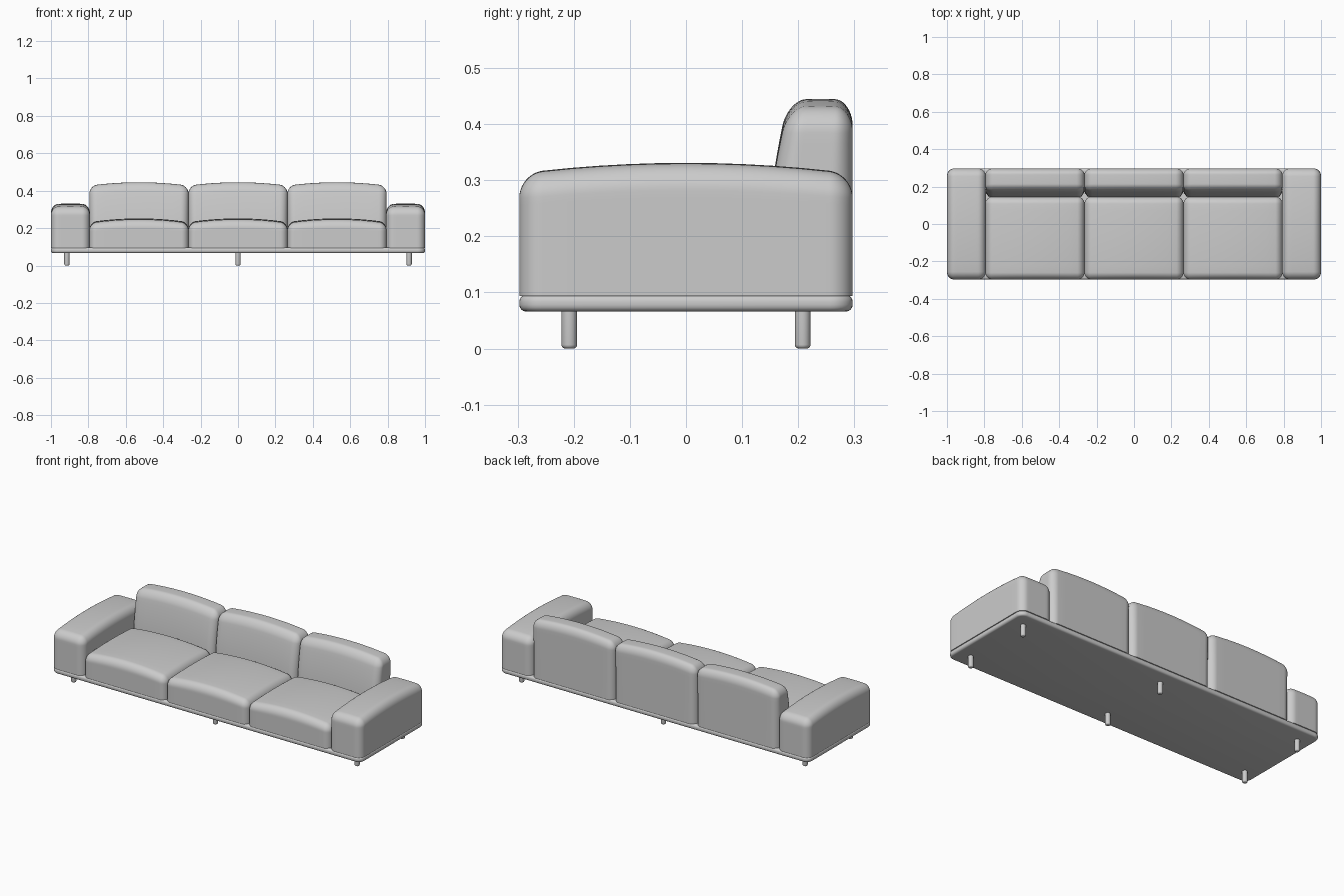
import bpy, bmesh
from math import tan, pi, radians
from mathutils import Vector

if "Cube" in bpy.data.objects:
    bpy.data.objects.remove(bpy.data.objects["Cube"])


def finish(name, bm):
    me = bpy.data.meshes.new(name)
    bmesh.ops.recalc_face_normals(bm, faces=bm.faces)
    bm.to_mesh(me)
    bm.free()
    me.shade_smooth()
    me.set_sharp_from_angle(angle=radians(40))
    ob = bpy.data.objects.new(name, me)
    bpy.context.collection.objects.link(ob)
    return ob


def axis_steps(h, r, k, m, round_low=True):
    """Grid coordinates from -h to h, tightened inside the rounded ends."""
    ends = [h - r + r * tan(pi / 4 * i / k) for i in range(k + 1)]
    if round_low:
        low = [-e for e in reversed(ends)]
        mid = [-(h - r) + 2 * (h - r) * i / m for i in range(1, m)]
        return low + mid + ends
    n = m + k
    return [-h + (2 * h - r) * i / n for i in range(n)] + ends


def cushion(name, lo, hi, r, crown_x=0.0, crown_y=0.0, lean=0.0, k=5, m=10):
    """Box with flat bottom, rounded sides and top, a crowned top and leaning front."""
    lo, hi = Vector(lo), Vector(hi)
    mid, h = (lo + hi) / 2, (hi - lo) / 2
    n = 2 * k + m
    steps = [axis_steps(h[a], r, k, m, a < 2) for a in range(3)]
    bm = bmesh.new()
    bmesh.ops.create_cube(bm, size=2)
    bmesh.ops.subdivide_edges(bm, edges=bm.edges[:], cuts=n - 1, use_grid_fill=True)
    for v in bm.verts:
        p = Vector([steps[a][round((v.co[a] + 1) / 2 * n)] for a in range(3)])
        inner = Vector([max(-(h[a] - r) if a < 2 else -h[a], min(h[a] - r, p[a])) for a in range(3)])
        d = p - inner
        if d.length > 1e-7:
            d *= max(abs(c) for c in d) / d.length
        p = inner + d
        t = (p.z + h.z) / (2 * h.z)
        p.z += t * (crown_x * (1 - (p.x / h.x) ** 2) + crown_y * (1 - (p.y / h.y) ** 2))
        p.y += lean * t * t * (h.y - p.y) / (2 * h.y)
        v.co = p + mid
    return finish(name, bm)


# Base platform: rounded plan corners, softened rim
bm = bmesh.new()
bmesh.ops.create_cube(bm, size=1)
for v in bm.verts:
    v.co = Vector((v.co.x * 2, v.co.y * 0.594, v.co.z * 0.03 + 0.081))
upright = [e for e in bm.edges if abs(e.verts[0].co.z - e.verts[1].co.z) > 0.01]
bmesh.ops.bevel(bm, geom=upright, offset=0.04, segments=8, profile=0.5, affect='EDGES')
rim = [e for e in bm.edges if abs(e.verts[0].co.z - e.verts[1].co.z) < 0.001]
bmesh.ops.bevel(bm, geom=rim, offset=0.012, segments=4, profile=0.5, affect='EDGES')
finish("base", bm)

# Legs: six short pegs with rounded feet
for i, x in enumerate((-0.915, 0, 0.915)):
    for side, y in (("front", -0.208), ("back", 0.208)):
        bm = bmesh.new()
        bmesh.ops.create_cone(bm, cap_ends=True, segments=24, radius1=0.014, radius2=0.014, depth=0.075)
        bmesh.ops.translate(bm, verts=bm.verts, vec=(x, y, 0.0375))
        foot = [e for e in bm.edges if all(v.co.z < 0.001 for v in e.verts)]
        bmesh.ops.bevel(bm, geom=foot, offset=0.007, segments=4, profile=0.5, affect='EDGES')
        finish(f"{side}_leg_{i + 1}", bm)

# Arms
for name, x0, x1 in (("left_arm", -1, -0.792), ("right_arm", 0.792, 1)):
    cushion(name, (x0, -0.297, 0.094), (x1, 0.297, 0.309), 0.042, crown_x=0.003, crown_y=0.019)

# Seat and back cushions
for i in range(3):
    x0 = -0.794 + i * 0.5293
    x1 = x0 + 0.5293
    cushion(f"seat_{i + 1}", (x0, -0.297, 0.094), (x1, 0.146, 0.224), 0.038, crown_x=0.02, crown_y=0.008)
    cushion(f"back_{i + 1}", (x0, 0.14, 0.094), (x1, 0.297, 0.424), 0.042, crown_x=0.018, crown_y=0.003, lean=0.042)
